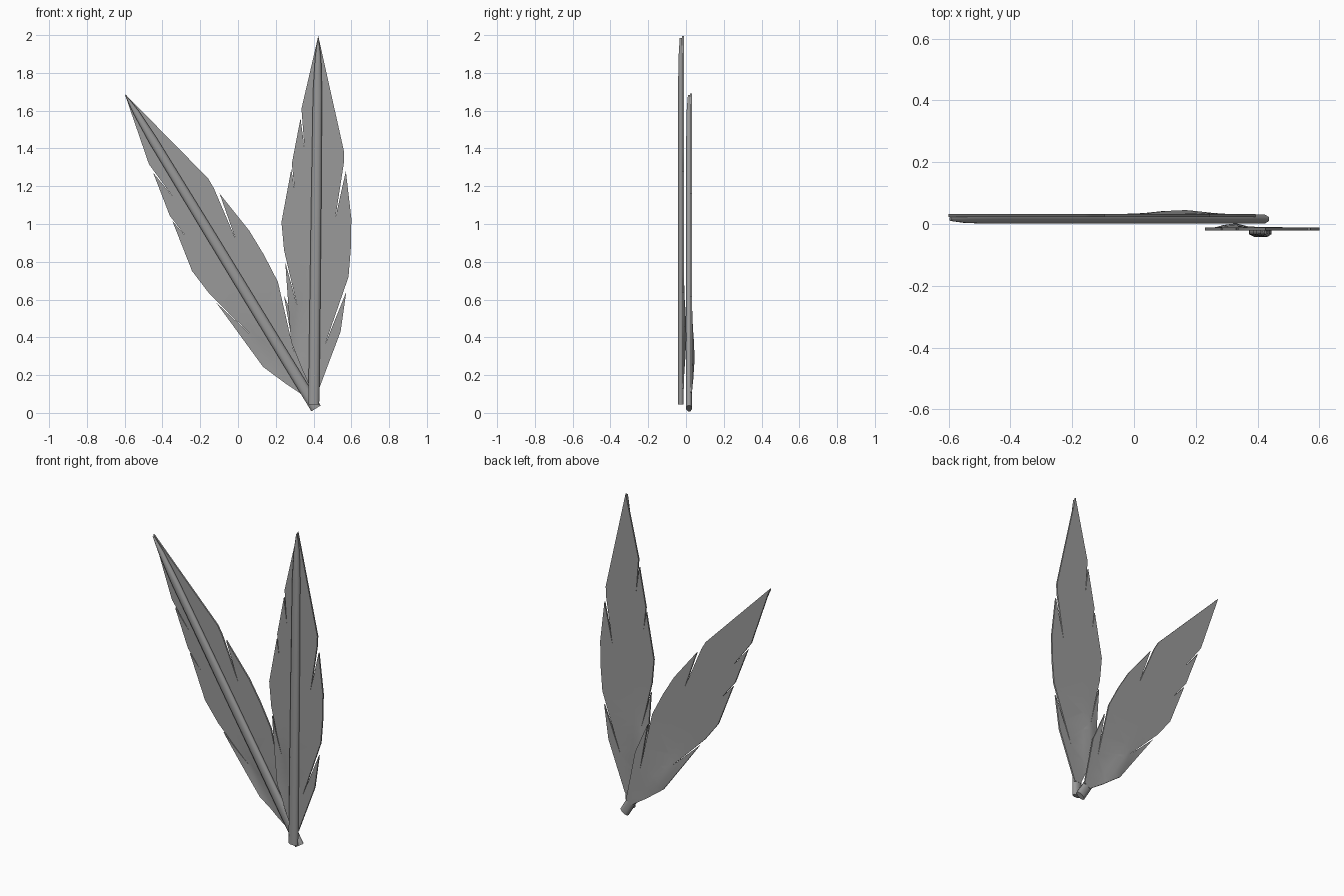
import bpy, bmesh, math
from mathutils import Matrix, Vector

if "Cube" in bpy.data.objects:
    bpy.data.objects.remove(bpy.data.objects["Cube"])

# vane outline (x, z): up the left edge with its splits, then down the right edge
OUTLINE = [(.385, .13), (.335, .24), (.28, .38), (.25, .80), (.315, .56), (.244, .86),
           (.23, 1.01), (.282, 1.29), (.30, 1.18), (.285, 1.32), (.331, 1.56),
           (.352, 1.40), (.336, 1.61), (.425, 1.995), (.562, 1.38), (.56, 1.32),
           (.515, 1.03), (.571, 1.28), (.60, 1.03), (.598, .88), (.585, .72),
           (.46, .36), (.573, .64), (.543, .43), (.43, .13)]
TIP = Vector((.425, 0, 1.995))

grey = bpy.data.materials.new("dark_grey")
grey.diffuse_color = (.32, .32, .32, 1)
grey.use_nodes = True
grey.node_tree.nodes["Principled BSDF"].inputs["Base Color"].default_value = grey.diffuse_color


def finish(bm, name, angle):
    bmesh.ops.recalc_face_normals(bm, faces=bm.faces)
    me = bpy.data.meshes.new(name)
    bm.to_mesh(me)
    bm.free()
    ob = bpy.data.objects.new(name, me)
    bpy.context.collection.objects.link(ob)
    me.materials.append(grey)
    me.shade_smooth()
    me.set_sharp_from_angle(angle=math.radians(angle))
    return ob


def make_vane(name):
    bm = bmesh.new()
    face = bm.faces.new([bm.verts.new((x, -.016, z)) for x, z in OUTLINE])
    face.normal_update()
    bmesh.ops.triangulate(bm, faces=[face])
    # slice so the lower barbs can bulge backwards
    cuts = [((0, 0, .2 + .1 * i), (0, 0, 1)) for i in range(7)]
    cuts += [((x, 0, 0), (1, 0, 0)) for x in (.29, .33, .37)]
    for co, no in cuts:
        bmesh.ops.bisect_plane(bm, geom=bm.verts[:] + bm.edges[:] + bm.faces[:],
                               plane_co=co, plane_no=no)
    for v in bm.verts:
        v.co.y += .014 * math.exp(-((v.co.x - .32) / .04) ** 2 - ((v.co.z - .42) / .17) ** 2)
    # thickness
    ext = bmesh.ops.extrude_face_region(bm, geom=bm.faces[:])
    top = [g for g in ext['geom'] if isinstance(g, bmesh.types.BMVert)]
    for v in bm.verts:
        v.co.y -= .005
    for v in top:
        v.co.y += .010
    return finish(bm, name, 35)


def make_shaft(name):
    # (x centre, z, half width, half depth)
    stations = [(.401, .045, .029, .015), (.403, .2, .029, .015), (.414, 1.1, .027, .015),
                (.421, 1.7, .024, .015), (.424, 1.88, .016, .013), (.425, 1.985, .003, .006)]
    bm = bmesh.new()
    n, rings = 8, []
    for cx, z, rx, ry in stations:
        rings.append([bm.verts.new((cx + rx * math.cos(math.tau * (i + .5) / n) * 1.08,
                                    -.027 + ry * math.sin(math.tau * (i + .5) / n) * 1.08, z))
                      for i in range(n)])
    for a, b in zip(rings, rings[1:]):
        for i in range(n):
            j = (i + 1) % n
            bm.faces.new((a[i], a[j], b[j], b[i]))
    bm.faces.new(rings[0])
    bm.faces.new(rings[-1])
    return finish(bm, name, 75)


# leaning feather is the same feather turned about its tip and set further back
lean = (Matrix.Translation((-.6, .043, 1.69)) @ Matrix.Rotation(math.radians(-32), 4, 'Y')
        @ Matrix.Translation(-TIP))
for label, mat in (("upright", Matrix.Identity(4)), ("leaning", lean)):
    make_vane(label + "_feather_vane").matrix_world = mat
    make_shaft(label + "_feather_shaft").matrix_world = mat
